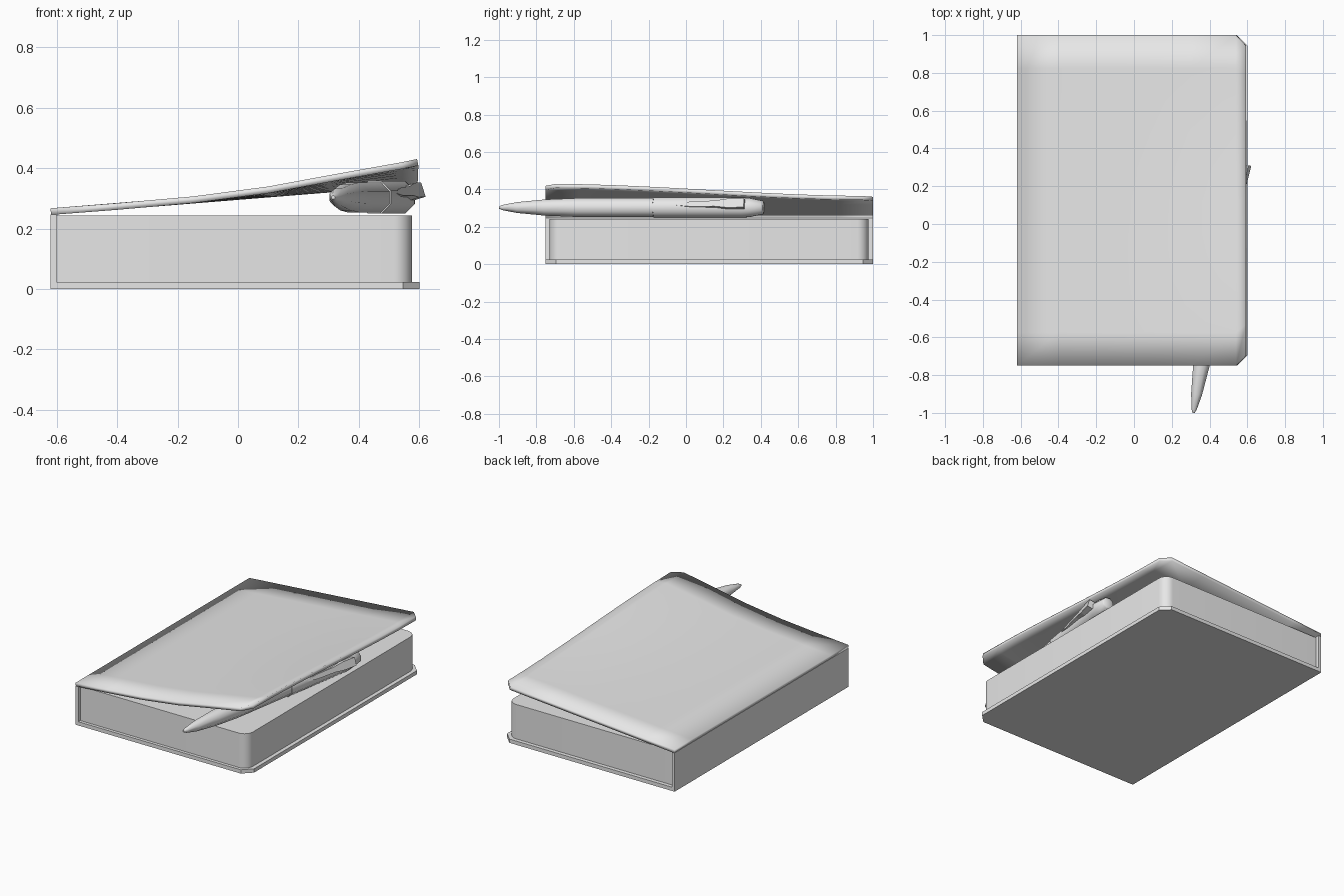
import bpy, bmesh, math
from mathutils import Matrix

cube = bpy.data.objects.get("Cube")
if cube:
    bpy.data.objects.remove(cube)

grey = bpy.data.materials.new("plain_grey")
grey.use_nodes = True
grey.diffuse_color = (0.8, 0.8, 0.8, 1)
grey.node_tree.nodes["Principled BSDF"].inputs["Base Color"].default_value = (0.8, 0.8, 0.8, 1)

LEFT, RIGHT, FRONT, BACK = -0.62, 0.6, -0.75, 1.0
CHAMFER = 0.055


def finish(name, bm, smooth=None):
    bmesh.ops.recalc_face_normals(bm, faces=bm.faces)
    mesh = bpy.data.meshes.new(name)
    bm.to_mesh(mesh)
    bm.free()
    obj = bpy.data.objects.new(name, mesh)
    bpy.context.collection.objects.link(obj)
    mesh.materials.append(grey)
    if smooth:
        bpy.ops.object.select_all(action="DESELECT")
        obj.select_set(True)
        bpy.context.view_layer.objects.active = obj
        bpy.ops.object.shade_smooth_by_angle(angle=math.radians(smooth))
    return obj


def slab(name, x0, x1, y0, y1, z0, z1, corner=0, steps=1, smooth=None):
    """Box whose two +x corners are chamfered (one step) or rounded (more steps)."""
    bm = bmesh.new()
    outline = [(x0, y1), (x0, y0)]
    if corner:
        for cy, start in ((y0 + corner, -90), (y1 - corner, 0)):
            for i in range(steps + 1):
                a = math.radians(start + 90 * i / steps)
                outline.append((x1 - corner + corner * math.cos(a), cy + corner * math.sin(a)))
    else:
        outline += [(x1, y0), (x1, y1)]
    face = bm.faces.new([bm.verts.new((x, y, z0)) for x, y in outline])
    new = bmesh.ops.extrude_face_region(bm, geom=[face])["geom"]
    bmesh.ops.translate(bm, vec=(0, 0, z1 - z0),
                        verts=[v for v in new if isinstance(v, bmesh.types.BMVert)])
    return finish(name, bm, smooth)


def loft(name, rings, matrix, smooth=None):
    """Skin a row of equal-sized rings and close both ends."""
    bm = bmesh.new()
    rows = [[bm.verts.new(p) for p in ring] for ring in rings]
    n = len(rows[0])
    for a, b in zip(rows, rows[1:]):
        for i in range(n):
            bm.faces.new((a[i], a[(i + 1) % n], b[(i + 1) % n], b[i]))
    bm.faces.new(rows[0])
    bm.faces.new(rows[-1])
    bm.transform(matrix)
    return finish(name, bm, smooth)


# Book body
slab("back_cover", LEFT, RIGHT, FRONT, BACK, 0, 0.024, CHAMFER)
slab("spine", LEFT, LEFT + 0.02, FRONT, BACK, 0.024, 0.247)
slab("page_block", LEFT + 0.02, 0.575, FRONT + 0.02, BACK - 0.025, 0.022, 0.243, 0.06, 8, 40)

# Lifted front cover: bowed along the front edge, straight along the back edge
bow = [(-0.62, 0.267), (-0.4, 0.284), (-0.15, 0.306), (0.1, 0.339),
       (0.3, 0.376), (0.54, 0.419), (0.592, 0.43)]
bm = bmesh.new()
columns = []
ROWS = 10
for x, z_front in bow:
    inset = CHAMFER if x > 0.55 else 0
    z_back = 0.267 + (x - LEFT) / (RIGHT - LEFT) * 0.098
    column = []
    for i in range(ROWS + 1):
        y = FRONT + inset + (BACK - FRONT - 2 * inset) * i / ROWS
        t = (y - FRONT) / (BACK - FRONT)
        s = t * t * (3 - 2 * t)
        column.append(bm.verts.new((x, y, z_front + (z_back - z_front) * s)))
    columns.append(column)
for a, b in zip(columns, columns[1:]):
    for i in range(ROWS):
        bm.faces.new((a[i], b[i], b[i + 1], a[i + 1]))
cover = finish("front_cover", bm, 30)
if cover.data.polygons[0].normal.z < 0:
    cover.data.flip_normals()
shell = cover.modifiers.new("thickness", "SOLIDIFY")
shell.thickness = 0.022
shell.offset = -1

# Pen lying on the pages, its local Y running from tip to end
pen = Matrix.Translation((0.315, -1, 0.303)) @ Matrix.Rotation(-math.atan(0.165), 4, "Z")


def round_rings(profile, sides=8):
    k = 1 / math.cos(math.pi / sides)
    angles = [2 * math.pi * (i + 0.5) / sides for i in range(sides)]
    return [[(r * k * math.cos(a), y, r * k * math.sin(a)) for a in angles] for y, r in profile]


barrel = [(0, 0.006), (0.02, 0.014), (0.1, 0.029), (0.25, 0.043), (0.42, 0.05), (0.84, 0.05)]
cap = [(0.84, 0.046), (0.842, 0.054), (1.32, 0.054), (1.36, 0.05), (1.43, 0.036), (1.435, 0.03)]
loft("pen_barrel", round_rings(barrel), pen, 50)
loft("pen_cap", round_rings(cap), pen, 50)

# Clip wedge: distance along pen, inner and outer height, half width
clip = [(0.97, 0.045, 0.056, 0.005), (1.05, 0.048, 0.062, 0.014), (1.18, 0.048, 0.072, 0.016),
        (1.25, 0.048, 0.078, 0.025), (1.34, 0.048, 0.085, 0.025)]
loft("pen_clip", [[(lo, y, -w), (hi, y, -w), (hi, y, w), (lo, y, w)] for y, lo, hi, w in clip],
     pen @ Matrix.Rotation(math.radians(-18), 4, "Y"))
